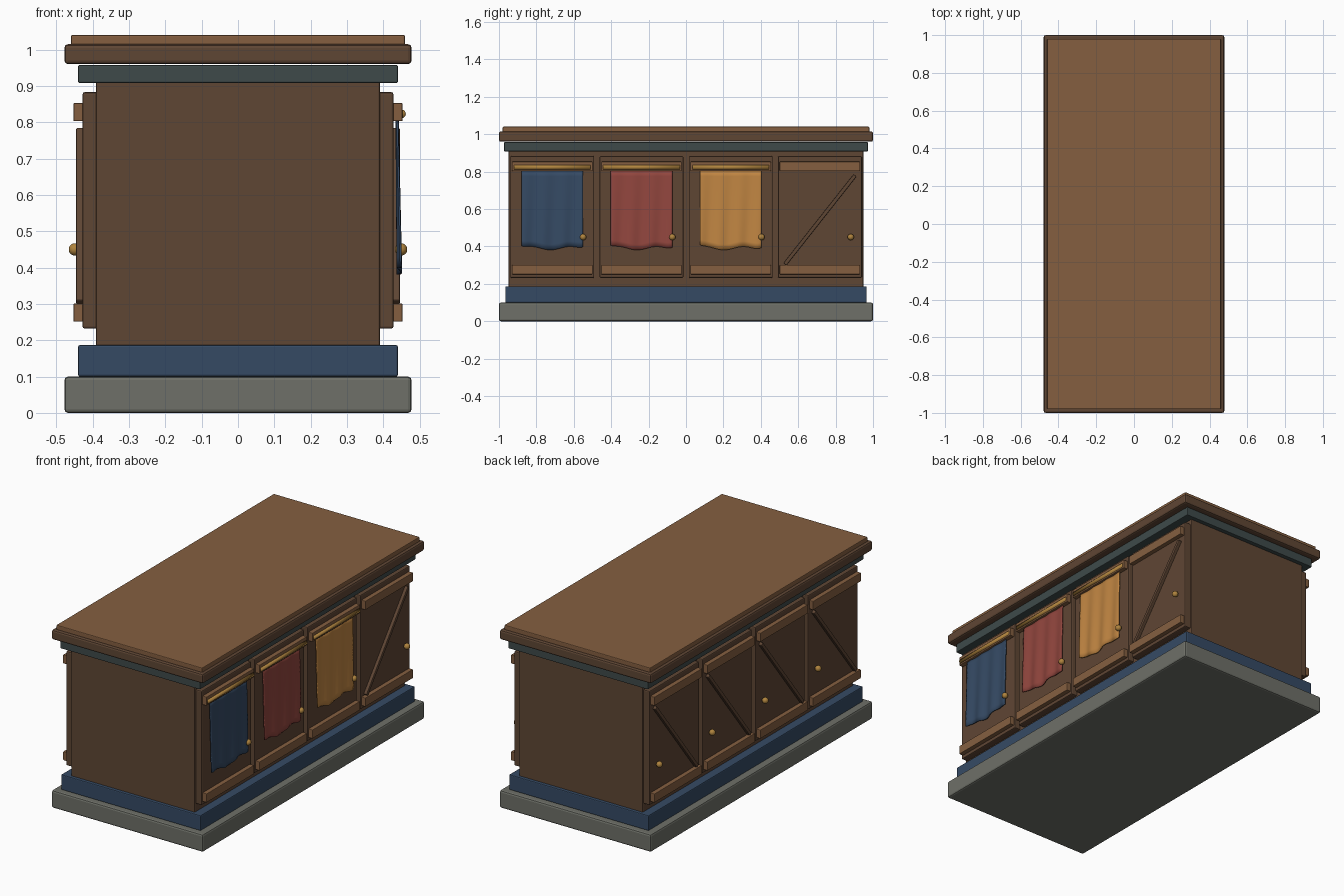
import bpy, bmesh, math
from mathutils import Matrix

cube = bpy.data.objects.get("Cube")
if cube:
    bpy.data.objects.remove(cube, do_unlink=True)


def material(name, r, g, b):
    lin = [((c / 255 + 0.055) / 1.055) ** 2.4 for c in (r, g, b)] + [1]
    m = bpy.data.materials.new(name)
    m.use_nodes = True
    m.diffuse_color = lin
    m.node_tree.nodes["Principled BSDF"].inputs["Base Color"].default_value = lin
    return m


DARK = material("dark wood", 95, 70, 52)
LIGHT = material("light wood", 133, 95, 64)
STONE = material("grey stone", 110, 112, 104)
BLUE = material("blue cloth", 53, 74, 100)
TEAL = material("teal trim", 62, 74, 74)
RED = material("red cloth", 146, 70, 62)
AMBER = material("amber cloth", 192, 133, 66)
BRASS = material("brass", 176, 132, 62)


def finish(bm, name, mat, smooth=True):
    mesh = bpy.data.meshes.new(name)
    bm.to_mesh(mesh)
    bm.free()
    ob = bpy.data.objects.new(name, mesh)
    bpy.context.collection.objects.link(ob)
    mesh.materials.append(mat)
    for p in mesh.polygons:
        p.use_smooth = smooth
    return ob


def box(name, mat, x, y, z, bevel=0.006, tilt=0):
    """Bevelled box from x, y and z ranges, tilted about its own x axis."""
    bm = bmesh.new()
    size = [r[1] - r[0] for r in (x, y, z)]
    mid = [(r[1] + r[0]) / 2 for r in (x, y, z)]
    bmesh.ops.create_cube(bm, size=1)
    bmesh.ops.scale(bm, vec=size, verts=bm.verts)
    bmesh.ops.bevel(bm, geom=bm.edges[:], offset=bevel, segments=2,
                    profile=0.5, affect='EDGES')
    bmesh.ops.transform(bm, verts=bm.verts,
                        matrix=Matrix.Translation(mid) @ Matrix.Rotation(tilt, 4, 'X'))
    return finish(bm, name, mat, False)


def tier(name, mat, hx, hy, z0, z1, bevel=0.006):
    return box(name, mat, (-hx, hx), (-hy, hy), (z0, z1), bevel)


def across(side, a, b):
    return tuple(sorted((side * a, side * b)))


def knob(name, side, y):
    bm = bmesh.new()
    bmesh.ops.create_uvsphere(bm, u_segments=16, v_segments=10, radius=0.017)
    bmesh.ops.translate(bm, vec=(side * 0.449, y, 0.45), verts=bm.verts)
    return finish(bm, name, BRASS)


def rod(name, y):
    bm = bmesh.new()
    m = Matrix.Translation((0.45, y, 0.823)) @ Matrix.Rotation(math.pi / 2, 4, 'X')
    bmesh.ops.create_cone(bm, cap_ends=True, segments=24, radius1=0.012,
                          radius2=0.012, depth=0.41, matrix=m)
    return finish(bm, name, BRASS)


def towel(name, mat, y, phase):
    """Hanging cloth with soft folds and a wavy hem."""
    bm = bmesh.new()
    cols, rows = 32, 14
    grid = []
    for i in range(cols + 1):
        u = i / cols
        hem = 0.39 + 0.009 * math.sin(u * 10 + phase) + 0.012 * (2 * u - 1) ** 8
        line = []
        for j in range(rows + 1):
            v = j / rows
            fold = (0.002 + 0.003 * v) * math.sin(u * 20 + phase + v)
            line.append(bm.verts.new((0.438 + 0.006 * v + fold,
                                      y - 0.165 + 0.33 * u,
                                      0.805 + (hem - 0.805) * v)))
        grid.append(line)
    for i in range(cols):
        for j in range(rows):
            bm.faces.new((grid[i][j], grid[i][j + 1],
                          grid[i + 1][j + 1], grid[i + 1][j]))
    bmesh.ops.recalc_face_normals(bm, faces=bm.faces)
    ob = finish(bm, name, mat)
    solid = ob.modifiers.new("thickness", 'SOLIDIFY')
    solid.thickness = 0.005
    solid.offset = 0
    return ob


# Stacked body
tier("stone_plinth", STONE, 0.478, 1.0, 0, 0.1, 0.01)
tier("blue_base", BLUE, 0.44, 0.966, 0.1, 0.187, 0.005)
tier("cabinet_body", DARK, 0.391, 0.948, 0.18, 0.915)
tier("teal_cornice", TEAL, 0.44, 0.972, 0.908, 0.958, 0.004)
tier("counter_edge", DARK, 0.478, 1.0, 0.96, 1.015, 0.01)
tier("counter_top", LIGHT, 0.46, 0.98, 1.01, 1.04, 0.004)

# Doors on both long sides
cloths = [BLUE, RED, AMBER, None]
for side, label in ((1, "left"), (-1, "right")):
    for n, cloth in enumerate(cloths):
        y = -0.715 + 0.477 * n
        tag = f"{label}_{n + 1}"
        box("door_" + tag, DARK, across(side, 0.38, 0.428),
            (y - 0.224, y + 0.224), (0.232, 0.883))
        for place, z in (("lower", 0.276), ("upper", 0.828)):
            box(f"{place}_rail_{tag}", LIGHT, across(side, 0.42, 0.453),
                (y - 0.215, y + 0.215), (z - 0.025, z + 0.025), 0.003)
        knob("knob_" + tag, side, y + 0.165)
        if side > 0 and cloth:
            rod("towel_rod_" + tag, y)
            towel("towel_" + tag, cloth, y, n * 0.4)
        else:
            # Diagonal brace rising toward the back
            run, rise = 0.375, 0.475
            length = math.hypot(run, rise)
            box("brace_" + tag, DARK, across(side, 0.425, 0.446),
                (y - length / 2, y + length / 2), (0.532, 0.552),
                0.004, math.atan2(rise, run))
